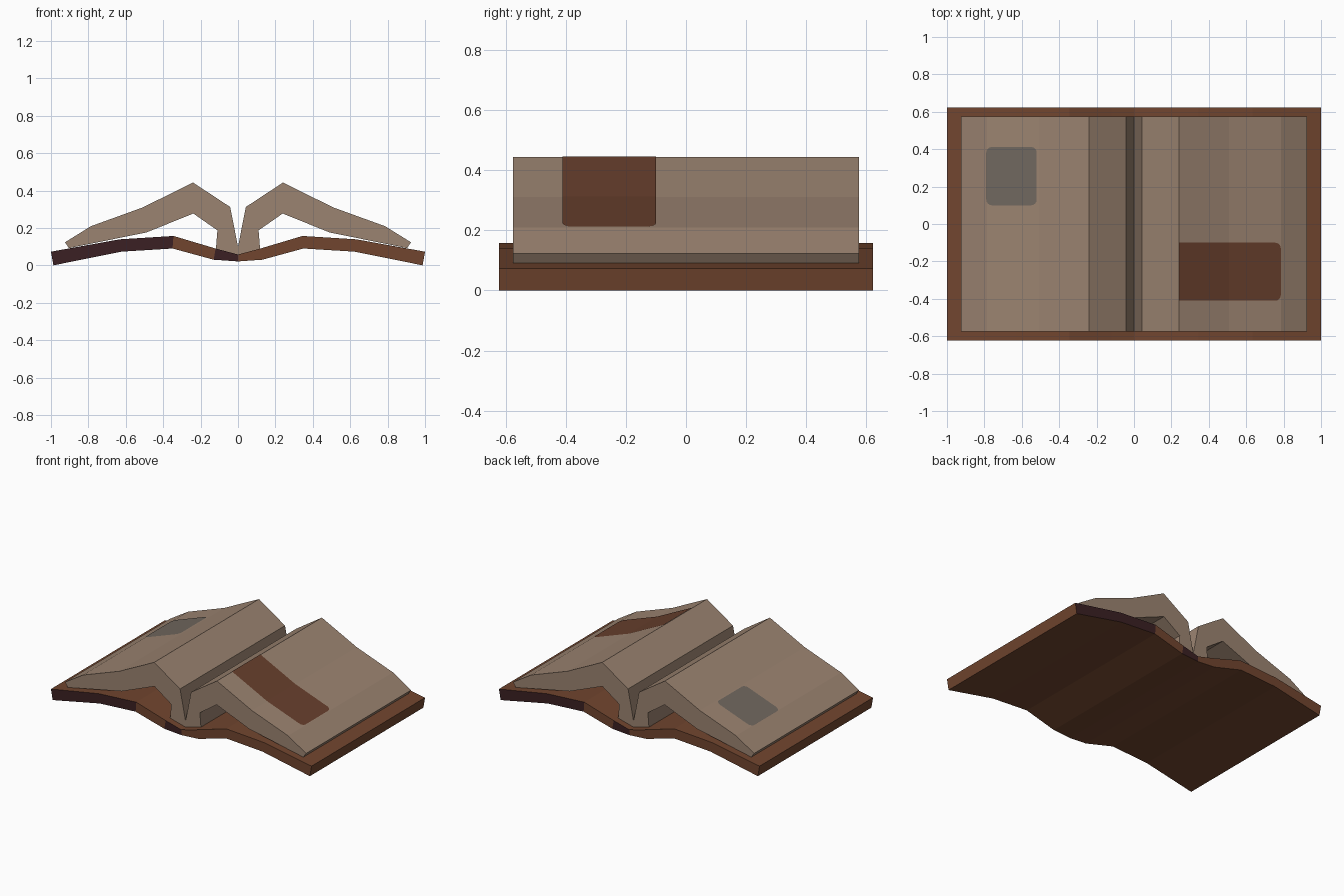
import bpy
import bmesh

if "Cube" in bpy.data.objects:
    bpy.data.objects.remove(bpy.data.objects["Cube"])


def material(name, rgb):
    m = bpy.data.materials.new(name)
    m.use_nodes = True
    m.diffuse_color = (*rgb, 1)
    m.node_tree.nodes["Principled BSDF"].inputs["Base Color"].default_value = (*rgb, 1)
    return m


PAPER = material("aged paper", (0.33, 0.23, 0.165))
LEATHER = material("brown leather", (0.165, 0.06, 0.028))
DARK = material("dark leather edge", (0.044, 0.0144, 0.0168))
INK_BROWN = material("brown print", (0.137, 0.05, 0.026))
INK_GREY = material("grey print", (0.165, 0.138, 0.114))


def add_object(name, bm, *mats):
    mesh = bpy.data.meshes.new(name)
    bm.to_mesh(mesh)
    bm.free()
    for m in mats:
        mesh.materials.append(m)
    obj = bpy.data.objects.new(name, mesh)
    bpy.context.collection.objects.link(obj)
    return obj


def mirrored(half):
    """Full left-to-right line from a half line that starts at x = 0."""
    return [(-x, z) for x, z in reversed(half[1:])] + half


def extruded_strip(top, bottom, depth):
    """Solid between two matching lines, one cell per segment."""
    bm = bmesh.new()
    rows = [[[bm.verts.new((x, y, z)) for x, z in line] for line in (top, bottom)]
            for y in (-depth, depth)]
    (ft, fb), (bt, bb) = rows
    for i in range(len(top) - 1):
        j = i + 1
        bm.faces.new((ft[i], ft[j], bt[j], bt[i]))
        bm.faces.new((fb[i], bb[i], bb[j], fb[j]))
        bm.faces.new((ft[i], fb[i], fb[j], ft[j]))
        bm.faces.new((bt[i], bt[j], bb[j], bb[i]))
    for i in (0, -1):
        bm.faces.new((ft[i], bt[i], bb[i], fb[i]))
    bmesh.ops.recalc_face_normals(bm, faces=bm.faces)
    return bm


# Cover: bent boards and spine, with dark patches on opposite ends
cover_top = mirrored([(0, 0.058), (0.12, 0.09), (0.345, 0.157), (0.633, 0.139), (1.0, 0.073)])
cover_low = mirrored([(0, 0.021), (0.13, 0.03), (0.35, 0.09), (0.625, 0.073), (0.987, 0.0)])
bm = extruded_strip(cover_top, cover_low, 0.622)
for f in bm.faces:
    side = f.calc_center_median().x * f.normal.y
    if abs(f.normal.y) > 0.9 and (side > 0.35 or 0 < side < 0.12):
        f.material_index = 1
add_object("cover", bm, LEATHER, DARK)

# Pages: two arched leaves joined at the gutter
page_top = [(0, 0.1), (0.042, 0.312), (0.241, 0.443), (0.508, 0.31), (0.787, 0.209), (0.925, 0.123)]
page_low = [(0, 0.058), (0.12, 0.064), (0.11, 0.187), (0.239, 0.277), (0.489, 0.176), (0.904, 0.092)]
# The lower line has its own rhythm, so the end caps are single polygons
outline = mirrored(page_top) + list(reversed(mirrored(page_low)))
bm = bmesh.new()
cap = bm.faces.new([bm.verts.new((x, -0.575, z)) for x, z in outline])
ext = bmesh.ops.extrude_face_region(bm, geom=[cap], use_keep_orig=True)
bmesh.ops.translate(bm, vec=(0, 1.15, 0),
                    verts=[v for v in ext["geom"] if isinstance(v, bmesh.types.BMVert)])
bmesh.ops.recalc_face_normals(bm, faces=bm.faces)
add_object("pages", bm, PAPER)


def page_height(x):
    x = abs(x)
    for (x0, z0), (x1, z1) in zip(page_top, page_top[1:]):
        if x <= x1:
            return z0 + (z1 - z0) * (x - x0) / (x1 - x0)
    return page_top[-1][1]


def printed_patch(name, x0, x1, y0, y1, mat, cut_x=None):
    """Thin rounded plate that follows the page surface."""
    bm = bmesh.new()
    bm.faces.new([bm.verts.new(p) for p in
                  ((x0, y0, 0), (x1, y0, 0), (x1, y1, 0), (x0, y1, 0))])
    bmesh.ops.bevel(bm, geom=bm.verts[:], offset=0.03, segments=4,
                    profile=0.5, affect='VERTICES')
    if cut_x is not None:
        bmesh.ops.bisect_plane(bm, geom=bm.verts[:] + bm.edges[:] + bm.faces[:],
                               plane_co=(cut_x, 0, 0), plane_no=(-1, 0, 0), clear_outer=True)
    # Fold along the page creases
    for crease, _ in page_top[1:]:
        for s in (-1, 1):
            bmesh.ops.bisect_plane(bm, geom=bm.verts[:] + bm.edges[:] + bm.faces[:],
                                   plane_co=(s * crease, 0, 0), plane_no=(1, 0, 0))
    for v in bm.verts:
        v.co.z = page_height(v.co.x) + 0.003
    bmesh.ops.recalc_face_normals(bm, faces=bm.faces)
    if sum(f.normal.z for f in bm.faces) < 0:
        bmesh.ops.reverse_faces(bm, faces=bm.faces)
    add_object(name, bm, mat)


# Printed illustrations
printed_patch("grey_illustration", -0.79, -0.52, 0.1, 0.412, INK_GREY)
printed_patch("brown_illustration", 0.17, 0.785, -0.41, -0.1, INK_BROWN, cut_x=0.241)
